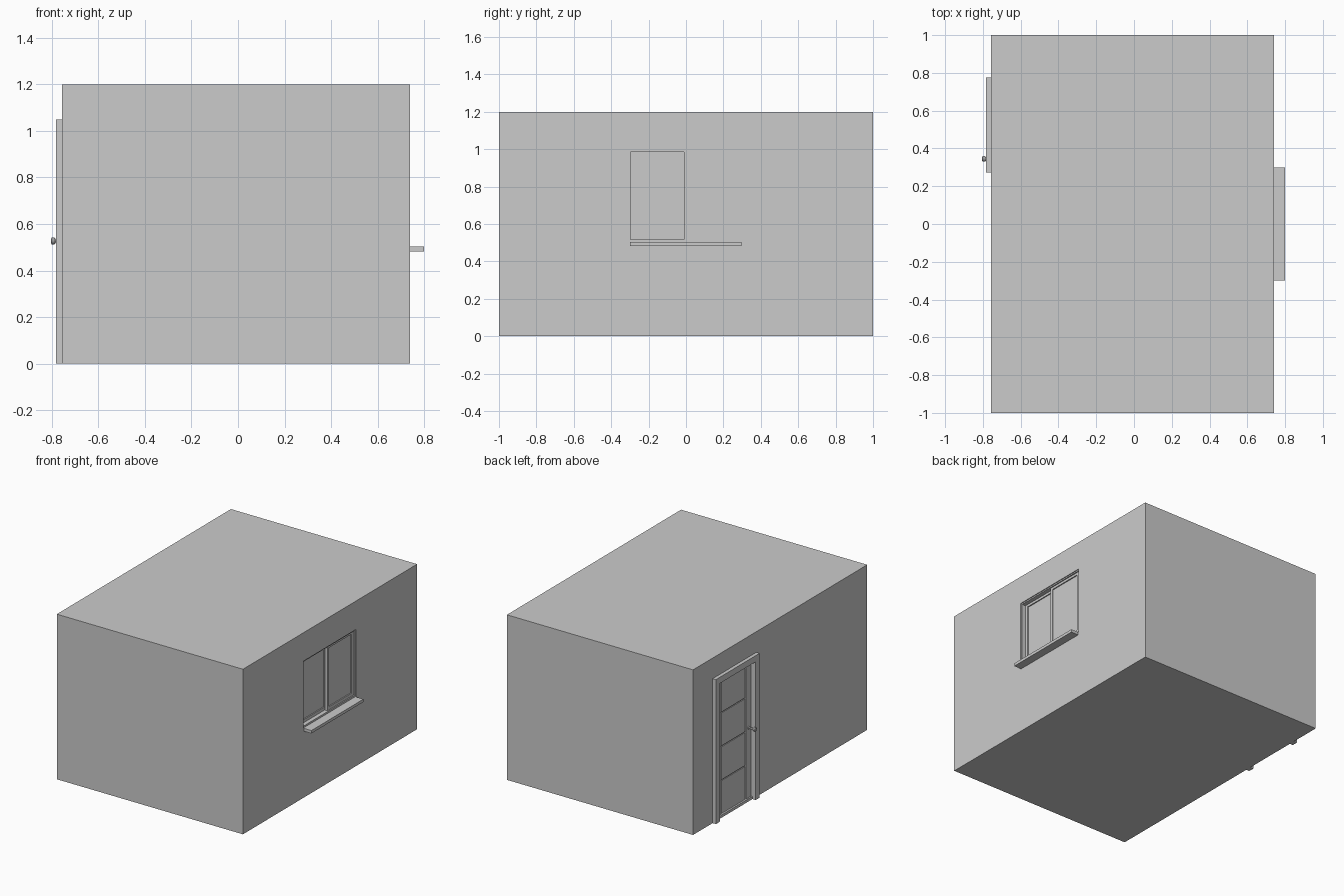
import bpy, bmesh, math
from mathutils import Matrix

if "Cube" in bpy.data.objects:
    bpy.data.objects.remove(bpy.data.objects["Cube"])


def make(name, bm):
    bmesh.ops.recalc_face_normals(bm, faces=bm.faces)
    me = bpy.data.meshes.new(name)
    bm.to_mesh(me)
    bm.free()
    ob = bpy.data.objects.new(name, me)
    bpy.context.collection.objects.link(ob)
    return ob


def box(name, x, y, z):
    bm = bmesh.new()
    size = [b - a for a, b in (x, y, z)]
    mid = [(a + b) / 2 for a, b in (x, y, z)]
    bmesh.ops.create_cube(bm, size=1, matrix=Matrix.Translation(mid) @ Matrix.Diagonal((*size, 1)))
    return make(name, bm)


def prism(name, pts, x0, x1):
    """Extrude a (y, z) outline along x."""
    bm = bmesh.new()
    face = bm.faces.new([bm.verts.new((x0, y, z)) for y, z in pts])
    ext = bmesh.ops.extrude_face_region(bm, geom=[face], use_keep_orig=True)
    verts = [g for g in ext["geom"] if isinstance(g, bmesh.types.BMVert)]
    bmesh.ops.translate(bm, verts=verts, vec=(x1 - x0, 0, 0))
    return make(name, bm)


def ring(name, x, outer, inner):
    """Rectangular frame in the yz plane; rectangles are (y0, y1, z0, z1)."""
    bm = bmesh.new()
    loops = []
    for xv, r in ((x[0], outer), (x[1], outer), (x[1], inner), (x[0], inner)):
        y0, y1, z0, z1 = r
        loops.append([bm.verts.new((xv, a, b)) for a, b in ((y0, z0), (y1, z0), (y1, z1), (y0, z1))])
    for k in range(4):
        a, b = loops[k], loops[(k + 1) % 4]
        for i in range(4):
            j = (i + 1) % 4
            bm.faces.new((a[i], a[j], b[j], b[i]))
    return make(name, bm)


def cut(target, cutter):
    mod = target.modifiers.new("cut", 'BOOLEAN')
    mod.operation, mod.solver, mod.object = 'DIFFERENCE', 'EXACT', cutter
    bpy.context.view_layer.objects.active = target
    bpy.ops.object.modifier_apply(modifier=mod.name)
    bpy.data.objects.remove(cutter)


def knob(name, x_wall, sign):
    """Turned door knob on an axis along x."""
    bm = bmesh.new()
    for r1, r2, a, b in ((0.013, 0.013, 0, 0.006), (0.006, 0.006, 0.006, 0.04),
                         (0.010, 0.015, 0.038, 0.044), (0.015, 0.015, 0.044, 0.054),
                         (0.015, 0.010, 0.054, 0.058)):
        m = (Matrix.Translation((x_wall + sign * (a + b) / 2, 0.345, 0.527))
             @ Matrix.Rotation(sign * math.pi / 2, 4, 'Y'))
        bmesh.ops.create_cone(bm, cap_ends=True, segments=20, radius1=r1, radius2=r2, depth=b - a, matrix=m)
    ob = make(name, bm)
    bpy.context.view_layer.objects.active = ob
    ob.select_set(True)
    bpy.ops.object.shade_smooth_by_angle()
    ob.select_set(False)


XL, XR, T = -0.757, 0.74, 0.06

# Room shell with window and door openings
room = box("room_walls", (XL, XR), (-1, 1), (0, 1.2))
cut(room, box("inner_cutter", (XL + T, XR - T), (-1 + T, 1 - T), (0.02, 1.2 - T)))
cut(room, box("window_cutter", (XR - 0.1, XR + 0.1), (-0.305, 0.30), (0.503, 0.993)))
cut(room, box("door_cutter", (XL - 0.1, XL + 0.1), (0.315, 0.725), (0.02, 1.005)))

# Sliding window: frame, front right sash, rear left sash
ring("window_frame", (XR - T, XR - 0.006), (-0.305, 0.30, 0.503, 0.993), (-0.297, 0.293, 0.516, 0.984))
ring("right_sash", (XR - 0.034, XR - 0.014), (-0.011, 0.293, 0.516, 0.984), (0.01, 0.268, 0.538, 0.967))
ring("left_sash", (XR - 0.056, XR - 0.036), (-0.297, 0.01, 0.516, 0.984), (-0.275, -0.012, 0.538, 0.967))
box("right_pane", (XR - 0.026, XR - 0.022), (0.008, 0.27, ), (0.536, 0.969))
box("left_pane", (XR - 0.048, XR - 0.044), (-0.277, -0.01), (0.536, 0.969))
box("window_sill", (XR - 0.01, 0.80), (-0.30, 0.298), (0.482, 0.503))

# Door casing on both sides of the wall
arch = [(0.273, 0), (0.273, 1.05), (0.775, 1.05), (0.775, 0),
        (0.73, 0), (0.73, 1.005), (0.318, 1.005), (0.318, 0)]
prism("door_casing_outer", arch, -0.783, XL + 0.01)
prism("door_casing_inner", [(y, max(z, 0.02)) for y, z in arch], XL + T - 0.01, XL + T + 0.025)

# Door leaf: core, stiles and four panels on each side
box("door_core", (XL + 0.02, XL + 0.036), (0.315, 0.725), (0.015, 1.005))
for side, x in (("outer", (XL + 0.010, XL + 0.021)), ("inner", (XL + 0.035, XL + 0.046))):
    box(f"knob_stile_{side}", x, (0.315, 0.378), (0.015, 1.005))
    box(f"hinge_stile_{side}", x, (0.662, 0.725), (0.015, 1.005))
    for i in range(4):
        z = 0.02 + i * 0.246
        box(f"door_panel_{side}_{i + 1}", (x[0] + 0.003, x[1] - 0.003) if side == "outer" else x,
            (0.384, 0.656), (z, z + 0.239))
knob("door_knob_outer", XL + 0.011, -1)
knob("door_knob_inner", XL + 0.045, 1)

# Small base plate in the floor
box("floor_plate", (0.325, 0.425), (0.66, 0.78), (0, 0.03))
